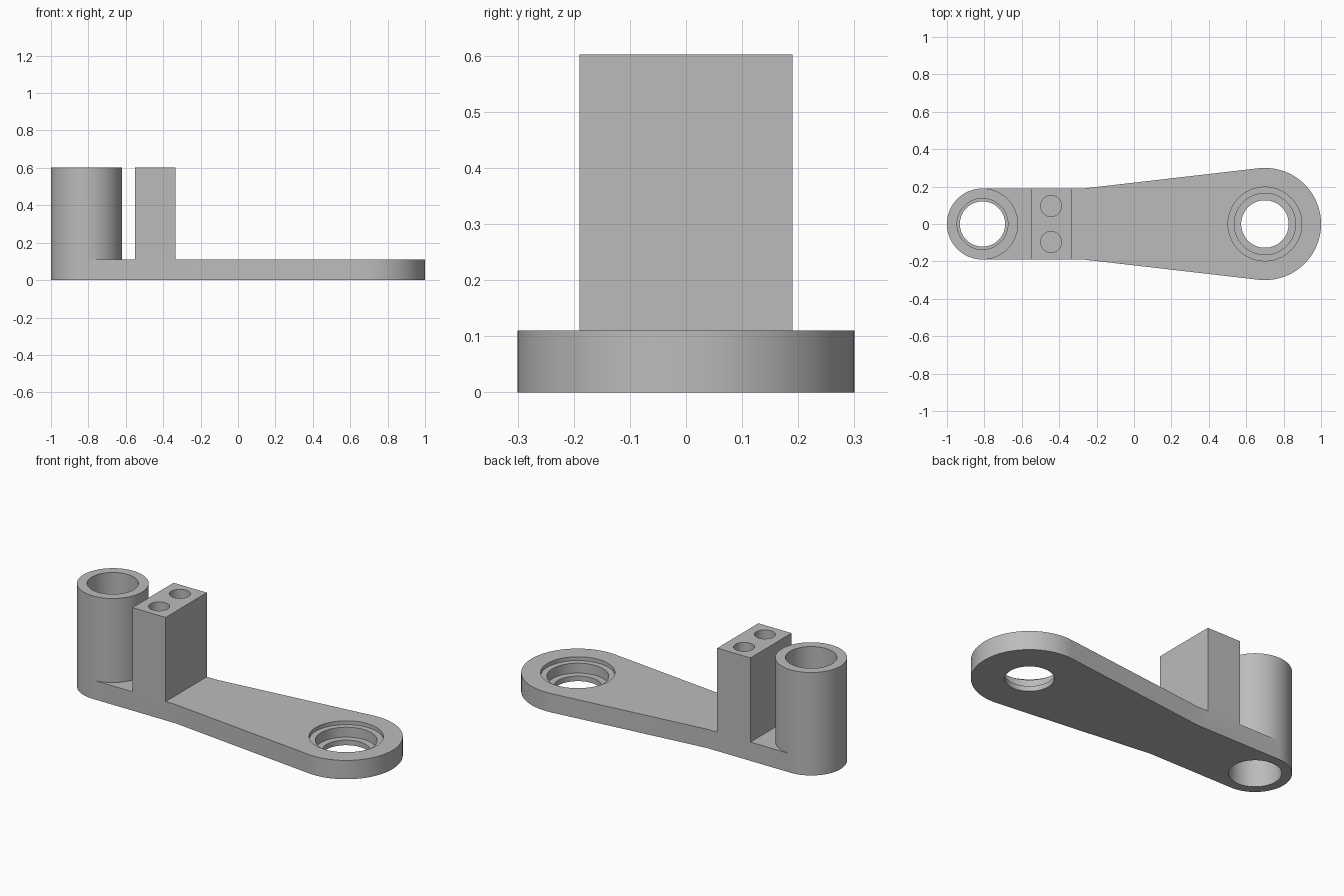
import bpy, bmesh, math

if "Cube" in bpy.data.objects:
    bpy.data.objects.remove(bpy.data.objects["Cube"])

SEG = 96
TUBE_X, TUBE_R = -0.81, 0.19
EYE_X, EYE_R = 0.70, 0.30
WAIST_X = -0.27
PLATE_H, TOP = 0.11, 0.602

grey = bpy.data.materials.new("grey metal")
grey.diffuse_color = (0.50, 0.50, 0.50, 1)
grey.use_nodes = True
grey.node_tree.nodes["Principled BSDF"].inputs["Base Color"].default_value = grey.diffuse_color


def finish(name, bm):
    bmesh.ops.recalc_face_normals(bm, faces=bm.faces)
    mesh = bpy.data.meshes.new(name)
    bm.to_mesh(mesh)
    bm.free()
    mesh.materials.append(grey)
    obj = bpy.data.objects.new(name, mesh)
    bpy.context.collection.objects.link(obj)
    return obj


def prism(name, outline, z0, z1):
    bm = bmesh.new()
    base = bm.faces.new([bm.verts.new((x, y, z0)) for x, y in outline])
    ext = bmesh.ops.extrude_face_region(bm, geom=[base])
    for v in ext["geom"]:
        if isinstance(v, bmesh.types.BMVert):
            v.co.z = z1
    return finish(name, bm)


def lathe(name, x, y, profile):
    """Solid of revolution from (radius, z) points, bottom to top."""
    bm = bmesh.new()
    rings = [[bm.verts.new((x + r * math.cos(2 * math.pi * i / SEG),
                            y + r * math.sin(2 * math.pi * i / SEG), z))
              for i in range(SEG)] for r, z in profile]
    for a, b in zip(rings, rings[1:]):
        for i in range(SEG):
            j = (i + 1) % SEG
            bm.faces.new((a[i], a[j], b[j], b[i]))
    bm.faces.new(rings[0])
    bm.faces.new(rings[-1])
    return finish(name, bm)


def combine(target, tool, operation):
    mod = target.modifiers.new("join", 'BOOLEAN')
    mod.operation = operation
    mod.solver = 'MANIFOLD'
    mod.object = tool
    bpy.context.view_layer.objects.active = target
    bpy.ops.object.modifier_apply(modifier=mod.name)
    bpy.data.objects.remove(tool, do_unlink=True)


def arc(cx, r, a0, a1, n):
    return [(cx + r * math.cos(a0 + (a1 - a0) * i / n),
             r * math.sin(a0 + (a1 - a0) * i / n)) for i in range(n + 1)]


# Tapered arm plate: straight neck, then sides tangent to the large eye
dx = EYE_X - WAIST_X
dist = math.hypot(dx, TUBE_R)
tangent = math.atan2(TUBE_R, -dx) - math.acos(EYE_R / dist)
outline = arc(EYE_X, EYE_R, -tangent, tangent, 56)
outline.append((WAIST_X, TUBE_R))
outline += arc(TUBE_X, TUBE_R, math.pi / 2, 1.5 * math.pi, SEG // 2)
outline.append((WAIST_X, -TUBE_R))
arm = prism("lever_arm", outline, 0, PLATE_H)

# Upright tube and clamp block
combine(arm, lathe("tube", TUBE_X, 0, [(TUBE_R, 0), (TUBE_R, TOP)]), 'UNION')
block = [(-0.55, -0.19), (-0.335, -0.19), (-0.335, 0.19), (-0.55, 0.19)]
combine(arm, prism("block", block, 0, TOP), 'UNION')

# Tube bore, narrower in the middle
combine(arm, lathe("bore", TUBE_X, 0, [
    (0.136, -0.1), (0.136, 0.2), (0.121, 0.2),
    (0.121, 0.4), (0.136, 0.4), (0.136, 0.7)]), 'DIFFERENCE')

# Stepped seat in the large eye
combine(arm, lathe("seat", EYE_X, 0, [
    (0.127, -0.1), (0.127, 0.03), (0.164, 0.03),
    (0.164, 0.088), (0.197, 0.088), (0.197, 0.2)]), 'DIFFERENCE')

# Blind screw holes in the block
for side in (-1, 1):
    combine(arm, lathe("screw_hole", -0.443, side * 0.096,
                       [(0.056, 0.3), (0.056, 0.7)]), 'DIFFERENCE')

bpy.ops.object.select_all(action='DESELECT')
arm.select_set(True)
bpy.context.view_layer.objects.active = arm
bpy.ops.object.shade_smooth_by_angle(angle=math.radians(30))
